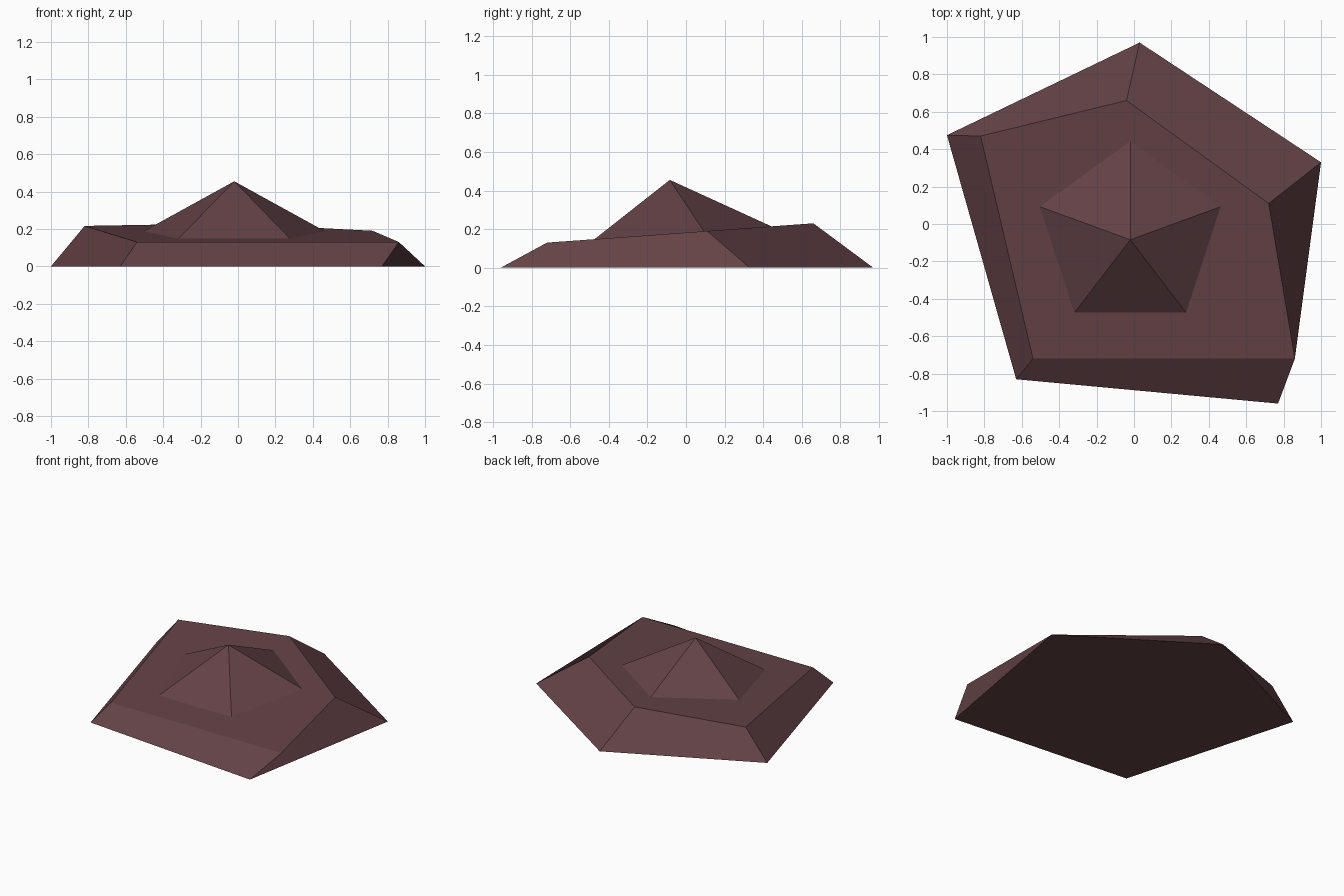
import bpy
import bmesh
import math
from mathutils import Matrix, Vector

cube = bpy.data.objects.get("Cube")
if cube:
    bpy.data.objects.remove(cube, do_unlink=True)

# Single flat colour
rock = bpy.data.materials.new("dark reddish brown")
colour = (0.127, 0.055, 0.062, 1)
rock.diffuse_color = colour
rock.use_nodes = True
rock.node_tree.nodes["Principled BSDF"].inputs["Base Color"].default_value = colour

SLOPE = 0.0725  # rise of the tilted top per unit of y


def top_height(y):
    return 0.13 + (y + 0.72) * SLOPE


def add_object(name, bm):
    bmesh.ops.recalc_face_normals(bm, faces=bm.faces)
    mesh = bpy.data.meshes.new(name)
    bm.to_mesh(mesh)
    bm.free()
    mesh.materials.append(rock)
    obj = bpy.data.objects.new(name, mesh)
    bpy.context.collection.objects.link(obj)
    return obj


# Irregular five-sided slab with bevelled sides and a sloping top
outer = [(0.03, 0.97), (-1, 0.475), (-0.63, -0.83), (0.77, -0.96), (1, 0.33)]
inner = [(-0.04, 0.66), (-0.82, 0.47), (-0.54, -0.72), (0.86, -0.72), (0.72, 0.11)]
bm = bmesh.new()
lower = [bm.verts.new((x, y, 0)) for x, y in outer]
upper = [bm.verts.new((x, y, top_height(y))) for x, y in inner]
bm.faces.new(lower[::-1])
bm.faces.new(upper)
for i in range(len(lower)):
    j = (i + 1) % len(lower)
    bm.faces.new((lower[i], lower[j], upper[j], upper[i]))
add_object("base_slab", bm)

# Regular five-sided peak standing square to the sloping top
height, radius = 0.278, 0.508
centre = Vector((-0.02, -0.064, top_height(-0.064)))
bm = bmesh.new()
bmesh.ops.create_cone(bm, cap_ends=True, segments=5, radius1=radius, radius2=0, depth=height)
bmesh.ops.remove_doubles(bm, verts=bm.verts, dist=0.0001)
# Turn so that one corner points to the back
back = max(bm.verts, key=lambda v: v.co.y if v.co.z < 0 else -9)
turn = Matrix.Rotation(math.pi / 2 - math.atan2(back.co.y, back.co.x), 4, 'Z')
tilt = Matrix.Rotation(math.atan(SLOPE), 4, 'X')
lift = Matrix.Translation((0, 0, height / 2))
bm.transform(Matrix.Translation(centre) @ tilt @ lift @ turn)
add_object("centre_peak", bm)
